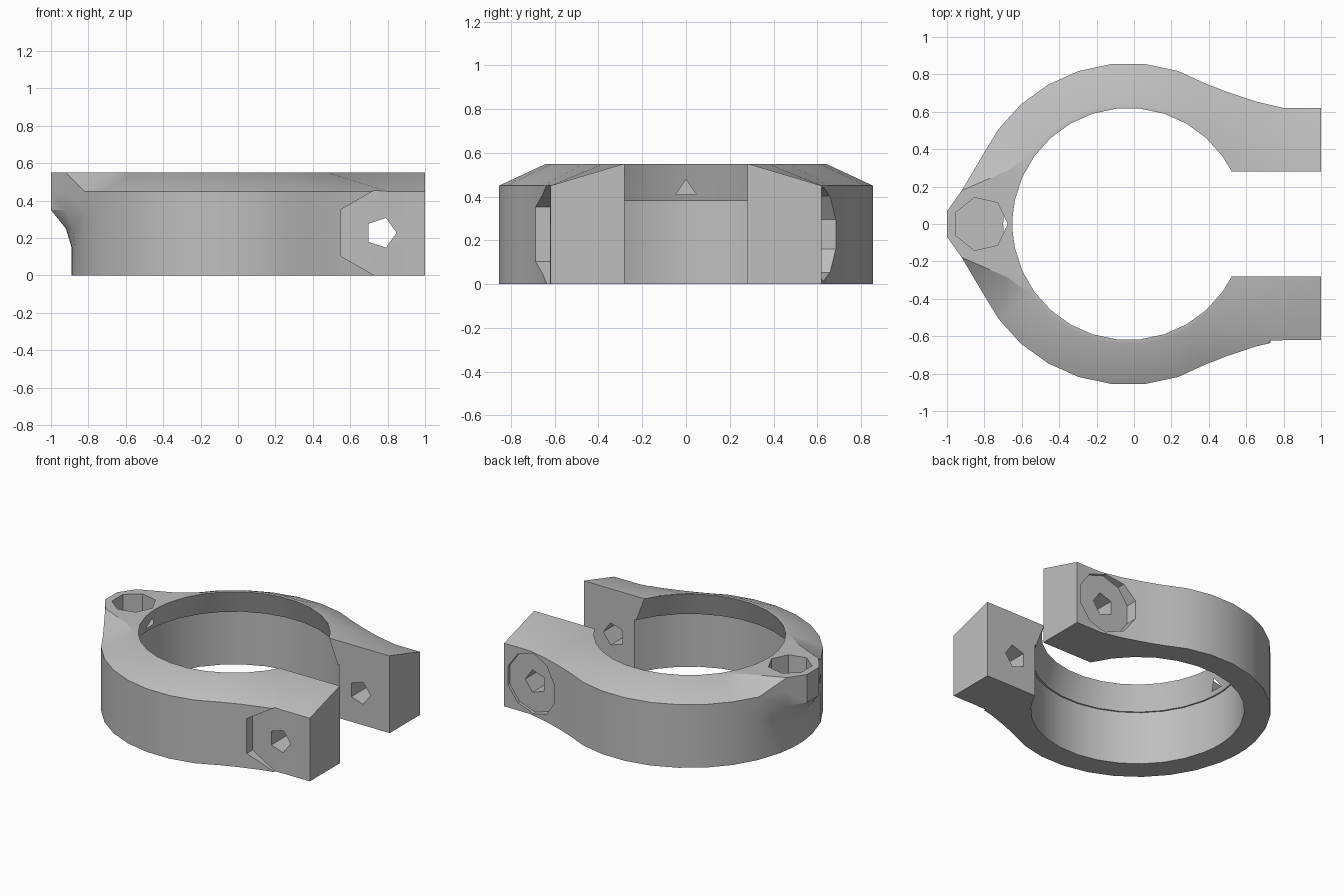
import bpy
import bmesh
from math import sin, cos, radians, sqrt
from mathutils import Matrix, Vector

if "Cube" in bpy.data.objects:
    bpy.data.objects.remove(bpy.data.objects["Cube"])

grey = bpy.data.materials.new("plain grey")
grey.use_nodes = True
grey.diffuse_color = (0.52, 0.52, 0.52, 1)
grey.node_tree.nodes["Principled BSDF"].inputs["Base Color"].default_value = (0.52, 0.52, 0.52, 1)

CX = -0.03                  # ring centre
R_OUT = 0.86
R_LIP, R_CONE, R_BORE = 0.62, 0.68, 0.69
GAP = 0.28                  # half width of the opening
H, SHOULDER, LEDGE = 0.55, 0.45, 0.38


def polar(r, deg):
    return Vector((CX + r * cos(radians(deg)), r * sin(radians(deg))))


def section(outer, rim, lip, cone, bore, bulge=0.0):
    """One cross-section, from the outer foot over the top to the inner foot."""
    pts = []
    for z, f in ((0, 0), (0.15, 0), (0.25, 0.27), (0.35, 1), (SHOULDER, 1)):
        pts.append((outer.x - bulge * f, outer.y, z))
    pts.append((rim.x, rim.y, H))
    pts.append((lip.x, lip.y, H))
    for p, z in ((cone, LEDGE), (bore, LEDGE), (bore, 0)):
        pts.append((p.x, p.y, z))
    return pts


# Arm end and the corner where the opening meets the bore
half = []
end = Vector((1, GAP))
half.append(section(Vector((1, 0.62)), end + Vector((0, 0.005)), end, end, end))
lip, cone, bore = [Vector((CX + sqrt(r * r - GAP * GAP), GAP)) for r in (R_LIP, R_CONE, R_BORE)]
half.append(section(Vector((0.8, 0.62)), lip + Vector((0.003, 0.005)), lip, cone, bore))

# Ring stations: the outer side flares into the arm, and bulges into the boss
flare = {36: (0.65, 0.655), 48: (0.5, 0.705), 60: (0.38, 0.752)}
bulges = {156: 0.004, 168: 0.05, 175.5: 0.113, 180: 0.11}
flat_top = {144: 0.1, 156: 0.35, 168: 0.98, 175.5: 0.98, 180: 0.98}
for a in list(range(36, 169, 12)) + [175.5, 180]:
    outer = Vector(flare[a]) if a in flare else polar(R_OUT, a)
    bulge = bulges.get(a, 0)
    lip = polar(R_LIP, a)
    rim = lip.lerp(outer - Vector((bulge, 0)), flat_top.get(a, 0.1 if a > 50 else 0.04))
    if flat_top.get(a, 0) > 0.9:
        rim = outer - Vector((bulge, 0))
    half.append(section(outer, rim, lip, polar(R_CONE, a), polar(R_BORE, a), bulge))

stations = half + [[(x, -y, z) for x, y, z in s] for s in reversed(half[:-1])]

# Clamp body: sections joined in order, with capped arm ends
bm = bmesh.new()
rows = [[bm.verts.new(p) for p in s] for s in stations]
n = len(rows[0])
for a, b in zip(rows, rows[1:]):
    for i in range(n):
        j = (i + 1) % n
        bm.faces.new((a[i], a[j], b[j], b[i]))
bm.faces.new(rows[0])
bm.faces.new(rows[-1])
bmesh.ops.remove_doubles(bm, verts=bm.verts, dist=1e-5)
bmesh.ops.triangulate(bm, faces=[f for f in bm.faces if len(f.verts) == 4])
bmesh.ops.recalc_face_normals(bm, faces=bm.faces)
mesh = bpy.data.meshes.new("clamp_ring")
bm.to_mesh(mesh)
bm.free()
body = bpy.data.objects.new("clamp_ring", mesh)
bpy.context.collection.objects.link(body)
mesh.materials.append(grey)
bpy.context.view_layer.objects.active = body
body.select_set(True)


def cut(name, sides, radius, turn, start, axis, length):
    """Subtract a prism that begins at start and runs along axis ('z', 'y' or '-y')."""
    bm = bmesh.new()
    bmesh.ops.create_cone(bm, cap_ends=True, segments=sides, radius1=radius, radius2=radius, depth=length)
    for v in bm.verts:
        v.co.z += length / 2
    # put the first corner on +x, then turn
    first = bm.verts[:][0].co
    lead = Vector((1, 0)).angle_signed(Vector((first.x, first.y)))
    bm.transform(Matrix.Rotation(lead + radians(turn), 4, 'Z'))
    if axis != 'z':
        bm.transform(Matrix.Rotation(radians(90 if axis == '-y' else -90), 4, 'X'))
    bm.transform(Matrix.Translation(start))
    bmesh.ops.recalc_face_normals(bm, faces=bm.faces)
    me = bpy.data.meshes.new(name)
    bm.to_mesh(me)
    bm.free()
    me.materials.append(grey)
    tool = bpy.data.objects.new(name, me)
    tool.hide_render = True
    bpy.context.collection.objects.link(tool)
    mod = body.modifiers.new(name, 'BOOLEAN')
    mod.operation = 'DIFFERENCE'
    mod.solver = 'EXACT'
    mod.object = tool
    bpy.ops.object.modifier_apply(modifier=name)
    bpy.data.objects.remove(tool)


# Bolt hole through both arms, nut seat in front, bolt head seat behind, boss pocket
BX, BZ = 0.765, 0.228
cut("bolt_hole", 5, 0.083, 0, (BX, -1, BZ), 'y', 2)
cut("nut_seat", 6, 0.248, 30, (BX, -0.622, BZ), '-y', 0.4)
cut("head_seat", 10, 0.215, 18, (BX, 0.6, BZ), 'y', 0.4)
cut("boss_pocket", 7, 0.145, 0, (-0.82, 0, 0.41), 'z', 0.4)

bpy.ops.object.shade_smooth_by_angle(angle=radians(25))
